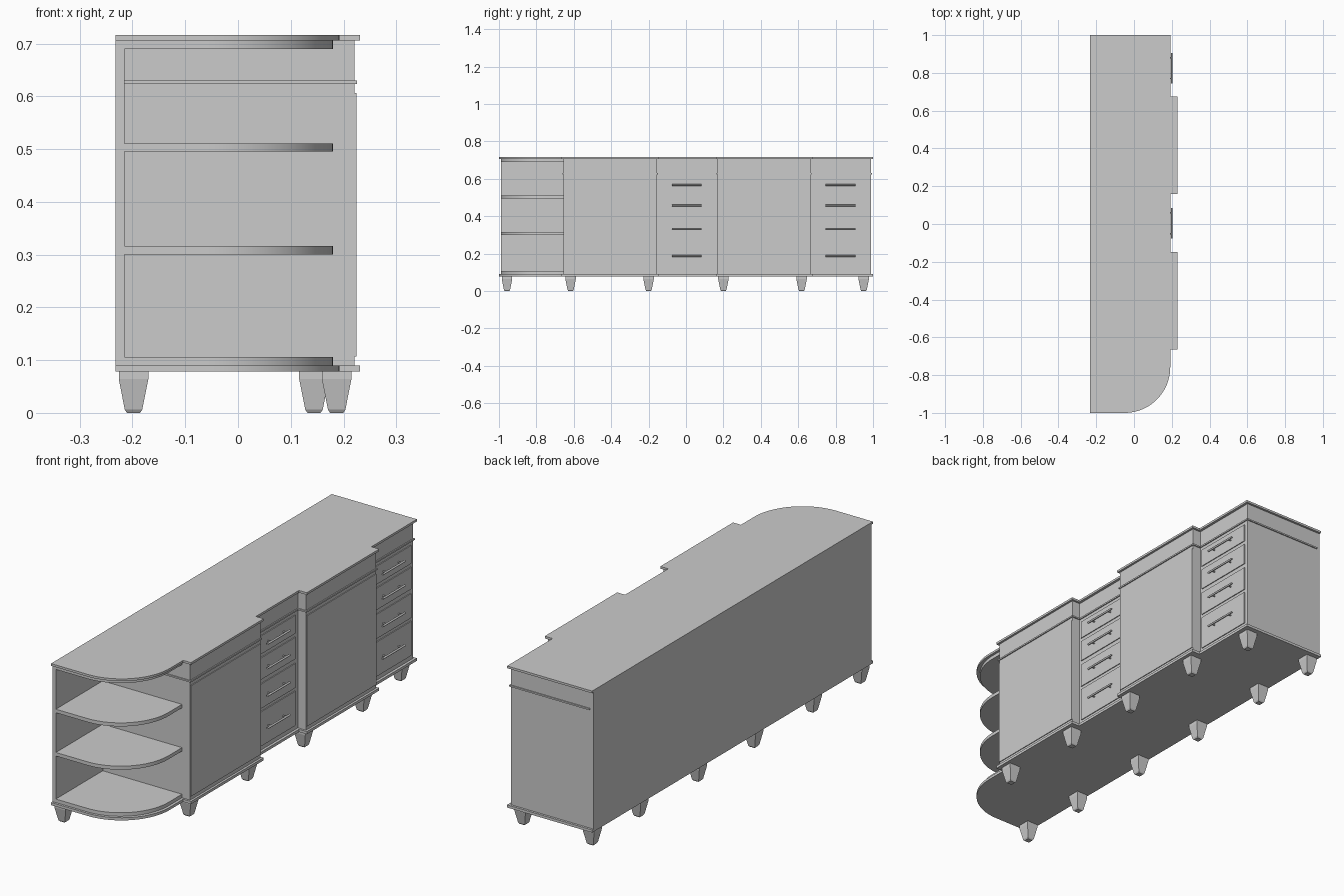
import bpy, bmesh, math

if "Cube" in bpy.data.objects:
    bpy.data.objects.remove(bpy.data.objects["Cube"])

BACK = -0.232


def prism(name, pts, z0, z1, smooth=False):
    """Extrude a plan outline (x, y) from z0 to z1."""
    bm = bmesh.new()
    face = bm.faces.new([bm.verts.new((x, y, z0)) for x, y in pts])
    ext = bmesh.ops.extrude_face_region(bm, geom=[face])
    verts = [v for v in ext["geom"] if isinstance(v, bmesh.types.BMVert)]
    bmesh.ops.translate(bm, verts=verts, vec=(0, 0, z1 - z0))
    bmesh.ops.recalc_face_normals(bm, faces=bm.faces)
    me = bpy.data.meshes.new(name)
    bm.to_mesh(me)
    bm.free()
    ob = bpy.data.objects.new(name, me)
    bpy.context.collection.objects.link(ob)
    if smooth:
        bpy.ops.object.select_all(action='DESELECT')
        ob.select_set(True)
        bpy.context.view_layer.objects.active = ob
        bpy.ops.object.shade_smooth_by_angle(angle=math.radians(30))
    return ob


def box(name, x0, x1, y0, y1, z0, z1):
    return prism(name, [(x0, y0), (x1, y0), (x1, y1), (x0, y1)], z0, z1)


def rounded_corner(x, y, r, n=20):
    """Quarter arc from the end (-y) round to the front (+x)."""
    return [(x - r + r * math.sin(a), y + r - r * math.cos(a))
            for a in (math.pi / 2 * i / n for i in range(n + 1))]


def stepped_front(xr, xb, d, y_end):
    """Front edge running toward +y with two projecting bays grown by d."""
    pts = []
    for y0, y1 in BAYS:
        pts += [(xr, y0 - d), (xb, y0 - d), (xb, y1 + d), (xr, y1 + d)]
    return pts + [(xr, y_end)]


BAYS = [(-0.656, -0.156), (0.169, 0.667)]

# Top and base slabs
slab = ([(BACK, -1)] + rounded_corner(0.192, -1, 0.242)
        + stepped_front(0.192, 0.231, 0.009, 1) + [(BACK, 1)])
prism("top_slab", slab, 0.706, 0.716, True)
prism("base_slab", slab, 0.078, 0.09, True)


def body_outline(d, back):
    front = stepped_front(0.18 + d, 0.221 + d, d, 0.99 + d)
    return [(back, -0.656 - d)] + front[1:] + [(back, 0.99 + d)]


# Carcase and the trim running round it below the fascia
prism("carcase", body_outline(0, BACK), 0.09, 0.706)
prism("trim", body_outline(0.005, -0.215), 0.623, 0.63)

# Open end: back panel and rounded shelves
box("end_back_panel", BACK, -0.215, -0.99, -0.656, 0.09, 0.706)
shelf = ([(-0.215, -0.99)] + rounded_corner(0.18, -0.99, 0.24)
         + [(0.18, -0.656), (-0.215, -0.656)])
for i, z in enumerate((0.09, 0.3, 0.495, 0.69)):
    prism(f"end_shelf_{i}", shelf, z, z + 0.016, True)

# Doors on the projecting bays
for i, (y0, y1) in enumerate(BAYS):
    box(f"door_{i}", 0.205, 0.2245, y0 + 0.002, y1 - 0.002, 0.107, 0.606)


def rod(name, loc, length, r, axis):
    rot = (math.pi / 2, 0, 0) if axis == 'y' else (0, math.pi / 2, 0)
    bpy.ops.mesh.primitive_cylinder_add(vertices=12, radius=r, depth=length,
                                        location=loc, rotation=rot)
    bpy.context.object.name = name
    bpy.ops.object.shade_smooth_by_angle(angle=math.radians(40))


# Drawer fronts with bar handles
DRAWERS = [(0.11, 0.265, 0.187), (0.28, 0.39, 0.333),
           (0.41, 0.508, 0.457), (0.525, 0.607, 0.567)]
for s, (y0, y1, yc) in enumerate([(-0.144, 0.148, 0.004), (0.68, 0.972, 0.825)]):
    for i, (z0, z1, zh) in enumerate(DRAWERS):
        box(f"drawer_{s}_{i}", 0.17, 0.184, y0, y1, z0, z1)
        rod(f"handle_bar_{s}_{i}", (0.2, yc, zh), 0.16, 0.0045, 'y')
        for k in (-1, 1):
            rod(f"handle_post_{s}_{i}", (0.19, yc + k * 0.055, zh), 0.02, 0.0035, 'x')


def leg(name, x, y):
    """Tapered square leg with a small foot pad."""
    bm = bmesh.new()
    rings = []
    for h, z in ((0.0125, 0), (0.0165, 0.006), (0.028, 0.064), (0.028, 0.079)):
        rings.append([bm.verts.new((x + a * h, y + b * h, z))
                      for a, b in ((-1, -1), (1, -1), (1, 1), (-1, 1))])
    for lo, hi in zip(rings, rings[1:]):
        for j in range(4):
            k = (j + 1) % 4
            bm.faces.new((lo[j], lo[k], hi[k], hi[j]))
    bm.faces.new(rings[0][::-1])
    bm.faces.new(rings[-1])
    me = bpy.data.meshes.new(name)
    bm.to_mesh(me)
    bm.free()
    bpy.context.collection.objects.link(bpy.data.objects.new(name, me))


# Legs: six along the back, five along the front
for y in (-0.957, -0.617, -0.2, 0.2, 0.618, 0.95):
    leg("back_leg", -0.198, y)
for y in (-0.617, -0.2, 0.2, 0.618):
    leg("front_leg", 0.187, y)
leg("front_leg", 0.144, 0.95)
